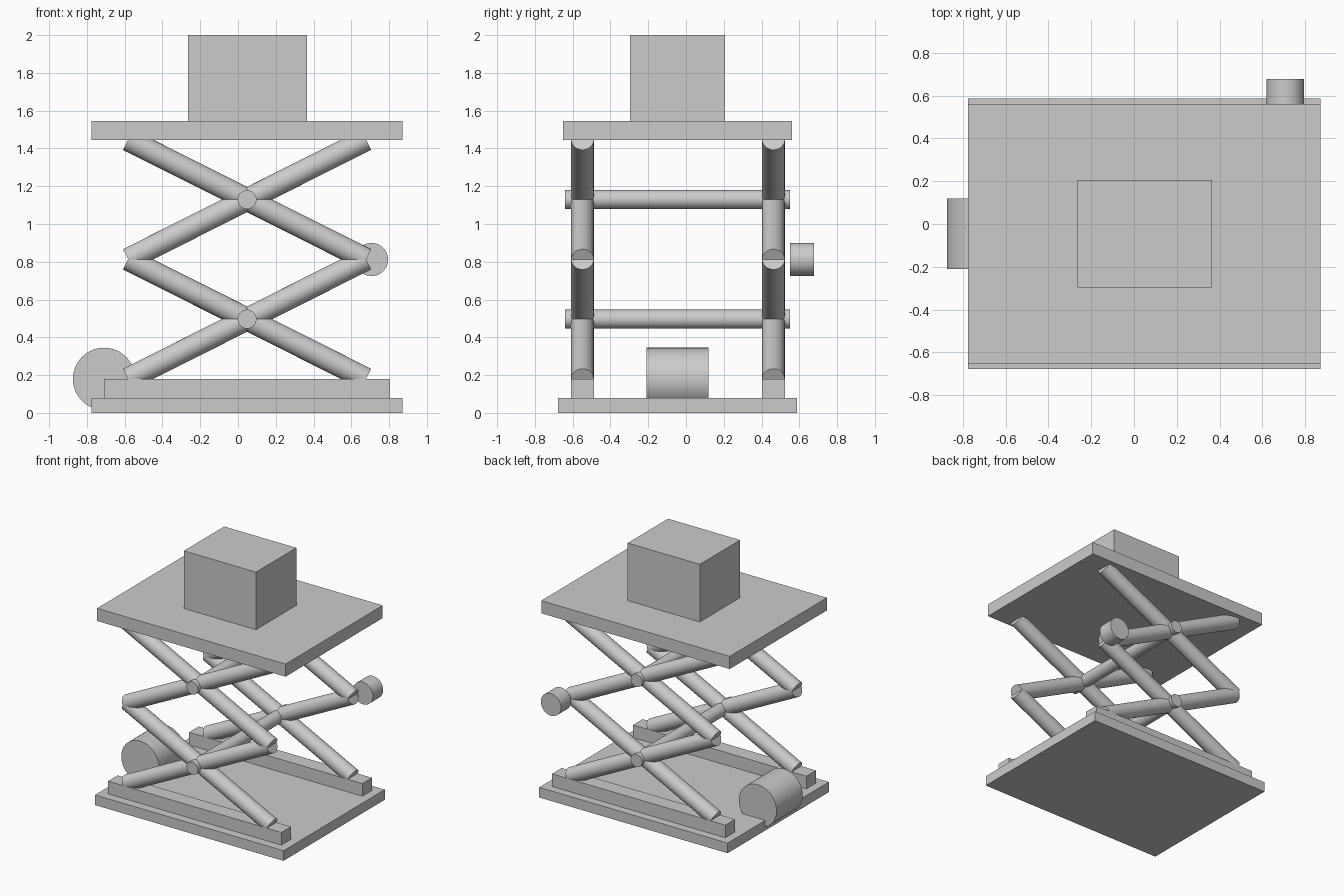
import bpy, math
from mathutils import Vector

if "Cube" in bpy.data.objects:
    bpy.data.objects.remove(bpy.data.objects["Cube"], do_unlink=True)

# Single plain grey finish
grey = bpy.data.materials.new("plain_grey")
grey.use_nodes = True
COLOUR = (0.6, 0.6, 0.6, 1)
grey.diffuse_color = COLOUR
grey.node_tree.nodes["Principled BSDF"].inputs["Base Color"].default_value = COLOUR


def finish(name):
    obj = bpy.context.object
    obj.name = name
    obj.data.materials.append(grey)
    return obj


def box(name, low, high):
    low, high = Vector(low), Vector(high)
    bpy.ops.mesh.primitive_cube_add(size=1, location=(low + high) / 2)
    bpy.context.object.scale = high - low
    bpy.ops.object.transform_apply(location=False, rotation=False, scale=True)
    return finish(name)


def rod(name, start, end, radius):
    start, end = Vector(start), Vector(end)
    axis = end - start
    bpy.ops.mesh.primitive_cylinder_add(
        vertices=48, radius=radius, depth=axis.length, location=(start + end) / 2,
        rotation=axis.to_track_quat("Z", "Y").to_euler())
    bpy.ops.object.shade_smooth_by_angle(angle=math.radians(40))
    return finish(name)


MID_X = 0.048          # centre line of the lift
REACH = 0.63           # half the horizontal span of an arm
RAIL_TOP = 0.18
STAGE = 0.633          # height of one scissor stage
SIDES = {"front": -0.548, "back": 0.463}

# Base, platform and load
box("base_plate", (-0.775, -0.677, 0), (0.872, 0.587, 0.08))
box("platform", (-0.775, -0.652, 1.445), (0.872, 0.561, 1.545))
box("load_box", (-0.265, -0.297, 1.545), (0.365, 0.206, 2.0))

# Rails and scissor arms on both sides
for side, y in SIDES.items():
    box(side + "_rail", (-0.71, y - 0.06, 0.08), (0.805, y + 0.06, RAIL_TOP))
    for level, stage in enumerate(("lower", "upper")):
        z = RAIL_TOP + level * STAGE
        for lean, s in (("rising", 1), ("falling", -1)):
            rod(f"{side}_{stage}_{lean}_arm", (MID_X - s * REACH, y, z),
                (MID_X + s * REACH, y, z + STAGE), 0.06)

# Cross rods through the pivots
for level, stage in enumerate(("lower", "upper")):
    z = RAIL_TOP + (level + 0.5) * STAGE
    rod(stage + "_cross_rod", (MID_X, -0.64, z), (MID_X, 0.55, z), 0.05)

# Drive motor on the base and round knob beside the middle joint
rod("motor", (-0.709, -0.209, 0.18), (-0.709, 0.118, 0.18), 0.165)
rod("side_knob", (0.707, 0.55, 0.812), (0.707, 0.677, 0.812), 0.0875)
